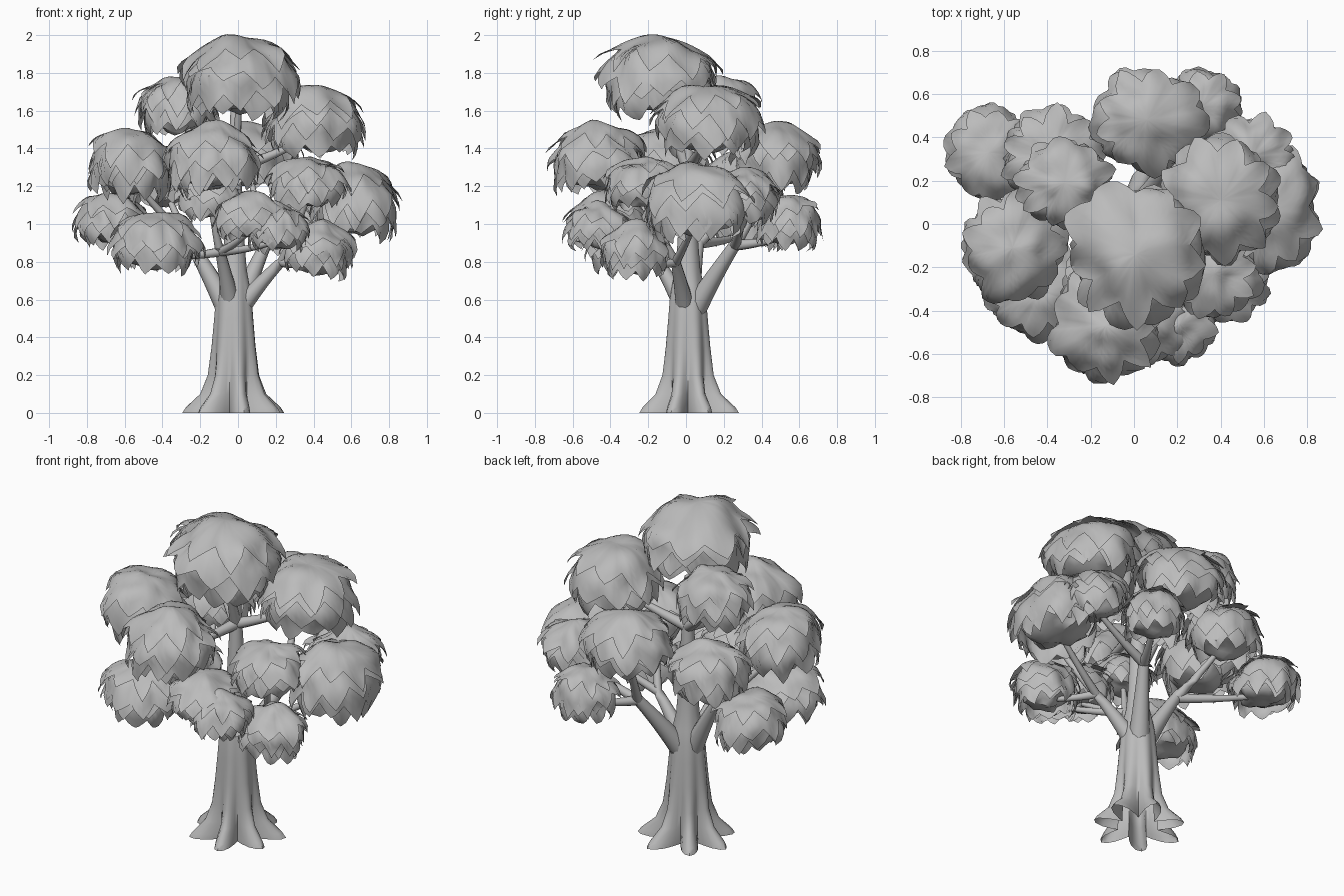
import bpy, bmesh, math, random
from mathutils import Vector, noise

cube = bpy.data.objects.get("Cube")
if cube:
    bpy.data.objects.remove(cube, do_unlink=True)
random.seed(4)

grey = bpy.data.materials.new("plain grey")
grey.use_nodes = True
GREY = (0.5, 0.5, 0.5, 1)
grey.diffuse_color = GREY
grey.node_tree.nodes["Principled BSDF"].inputs["Base Color"].default_value = GREY


def finish(name, bm, angle=50):
    bmesh.ops.recalc_face_normals(bm, faces=bm.faces)
    mesh = bpy.data.meshes.new(name)
    bm.to_mesh(mesh)
    bm.free()
    ob = bpy.data.objects.new(name, mesh)
    bpy.context.collection.objects.link(ob)
    mesh.materials.append(grey)
    bpy.ops.object.select_all(action='DESELECT')
    ob.select_set(True)
    bpy.context.view_layer.objects.active = ob
    bpy.ops.object.shade_smooth_by_angle(angle=math.radians(angle))


def loft(bm, rings):
    """Join a list of closed point rings with quads."""
    rows = [[bm.verts.new(p) for p in ring] for ring in rings]
    n = len(rows[0])
    for a, b in zip(rows, rows[1:]):
        for i in range(n):
            j = (i + 1) % n
            bm.faces.new((a[i], a[j], b[j], b[i]))
    return rows


def scaled(v, size):
    return Vector((v.x * size.x, v.y * size.y, v.z * size.z))


# Trunk: lobed rings flaring into seven pointed roots, hollow underneath
def make_trunk():
    profile = [(0, .15, .125), (.03, .145, .11), (.1, .13, .05), (.2, .118, .022), (.35, .108, .012),
               (.5, .098, .008), (.6, .092, .006), (.68, .08, .004), (.76, .066, 0), (.9, .055, 0),
               (1.1, .046, 0), (1.3, .034, 0), (1.6, .02, 0)]
    n, roots = 56, 7
    turns = [random.uniform(-.12, .12) for _ in range(roots)]
    reach = [random.uniform(.85, 1.15) for _ in range(roots)]
    rings = []
    for z, r, flare in profile:
        ring = []
        for i in range(n):
            k = i * roots // n
            a = math.tau * i / n
            lobe = math.sin(math.pi * ((i * roots / n) % 1)) ** 1.5
            rad = r * (1 - .25 * max(0, 1 - z / .3) * (1 - lobe)) + flare * lobe * reach[k]
            a += turns[k] * lobe * max(0, 1 - z / .4)
            ring.append((-.02 + rad * math.cos(a), .01 + rad * math.sin(a), z))
        rings.append(ring)
    bm = bmesh.new()
    bm.faces.new(loft(bm, rings)[-1])
    finish("trunk", bm)


# Branch: tapered tube with a gentle bend
def make_branch(name, start, end, r0, r1, sag):
    p0, p2 = Vector(start), Vector(end)
    p1 = p0.lerp(p2, .5) - Vector((0, 0, sag))
    rings = []
    for s in range(9):
        t = s / 8
        c = p0 * (1 - t) ** 2 + p1 * 2 * t * (1 - t) + p2 * t * t
        d = ((p1 - p0) * (1 - t) + (p2 - p1) * t).normalized()
        u = d.orthogonal().normalized()
        v = d.cross(u)
        r = r1 + (r0 - r1) * (1 - t) ** 1.3
        rings.append([c + (u * math.cos(math.tau * i / 10) + v * math.sin(math.tau * i / 10)) * r
                      for i in range(10)])
    bm = bmesh.new()
    rows = loft(bm, rings)
    bm.faces.new(rows[0])
    bm.faces.new(rows[-1])
    finish(name, bm)


# Leaf tier: tilted dome whose rim is a ring of drooping pointed leaves
def add_tier(bm, centre, size, reach, scale, leaves, seed):
    cols, steps = 6, 8
    drop = [random.uniform(.6, 1.5) for _ in range(leaves)]
    push = [random.uniform(.02, .16) for _ in range(leaves)]
    spin, tilt = random.random() * math.tau, random.random() * math.tau
    rings = []
    for s in range(steps + 1):
        t = max(s / steps, .02)
        ring = []
        for i in range(leaves * cols):
            k, u = i // cols, (i % cols) / cols
            a = spin + math.tau * i / (leaves * cols)
            rim = reach + .18 * math.cos(a - tilt) - .22 + .4 * drop[k] * (1 - abs(2 * u - 1))
            theta = min(t * rim, 2.6)
            # Below the equator the skirt hangs rather than tucking in
            out = math.sin(theta) ** (.6 if theta > math.pi / 2 else 1)
            d = Vector((out * math.cos(a), out * math.sin(a), math.cos(theta)))
            bulge = push[k] * math.sin(math.pi * u) * t * t
            lump = .18 * noise.noise(d * 1.7 + seed)
            ring.append(centre + scaled(d, size) * (scale * (1 + bulge + lump) + .06 * t ** 6))
        rings.append(ring)
    bm.faces.new(loft(bm, rings)[0])


# Clump: lumpy core with a shallow underside, under overlapping leaf tiers
def make_clump(name, centre, size):
    seed = Vector([random.uniform(-50, 50) for _ in range(3)])
    bm = bmesh.new()
    bmesh.ops.create_icosphere(bm, subdivisions=3, radius=1)
    for v in bm.verts:
        lump = .76 + .25 * noise.noise(v.co * 1.9 + seed)
        v.co.z *= 1 if v.co.z > 0 else .8
        v.co = centre + scaled(v.co, size) * lump
    for reach, scale, leaves in ((2.2, .82, 9), (1.9, .88, 10), (1.55, .93, 10), (1.15, .98, 9)):
        add_tier(bm, centre, size, reach, scale, leaves, seed)
    finish(name, bm, 40)


# Main limbs: start, end, radii
limbs = {
    "left": ((-.04, .01, .52), (-.27, .07, .93), .065, .03),
    "back": ((-.01, .03, .52), (.16, .28, .92), .065, .03),
    "right": ((.0, 0, .54), (.25, -.06, .82), .055, .025),
    "front": ((-.03, 0, .54), (-.1, -.2, .88), .055, .025),
    "stem": ((-.02, .01, .95), (-.02, .01, 1.32), .05, .034),
}

# name: centre x, y, z, half sizes x, y, z, and the limb that carries it
clumps = {
    "crown_top": (.01, -.14, 1.745, .31, .31, .24, "stem"),
    "crown_left": (-.32, .19, 1.6, .21, .19, .19, "stem"),
    "crown_right": (.4, .11, 1.52, .26, .27, .22, "stem"),
    "middle_left": (-.56, -.11, 1.29, .23, .24, .22, "left"),
    "middle_front": (-.13, -.47, 1.32, .24, .24, .22, "stem"),
    "inner_front": (-.14, -.26, 1.12, .17, .16, .14, "front"),
    "middle_right": (.37, -.23, 1.19, .2, .2, .17, "right"),
    "outer_right": (.62, .06, 1.09, .23, .29, .23, "right"),
    "outer_back_right": (.54, .31, 1.12, .19, .18, .17, "back"),
    "outer_left": (-.67, .33, 1.0, .19, .21, .17, "left"),
    "low_front_left": (-.43, -.31, .88, .23, .21, .19, "front"),
    "low_front": (.07, -.42, 1.02, .19, .2, .15, "front"),
    "low_front_right": (.21, -.46, .96, .16, .17, .15, "front"),
    "low_right": (.42, -.27, .84, .18, .18, .17, "right"),
    "middle_back": (.06, .48, 1.33, .25, .23, .2, "back"),
    "low_back_right": (.31, .54, .99, .18, .17, .17, "back"),
    "middle_back_left": (-.38, .32, 1.22, .22, .2, .19, "left"),
}

make_trunk()
for name, (start, end, r0, r1) in limbs.items():
    make_branch(name + "_limb", start, end, r0, r1, -.02)
for name, (x, y, z, sx, sy, sz, limb) in clumps.items():
    make_clump(name + "_foliage", Vector((x, y, z)), Vector((sx, sy, sz)))
    start, end, _, thick = limbs[limb]
    fork = Vector(start).lerp(Vector(end), .92)
    make_branch(name + "_branch", fork, (x, y, z - .05), thick, .014, .02)
